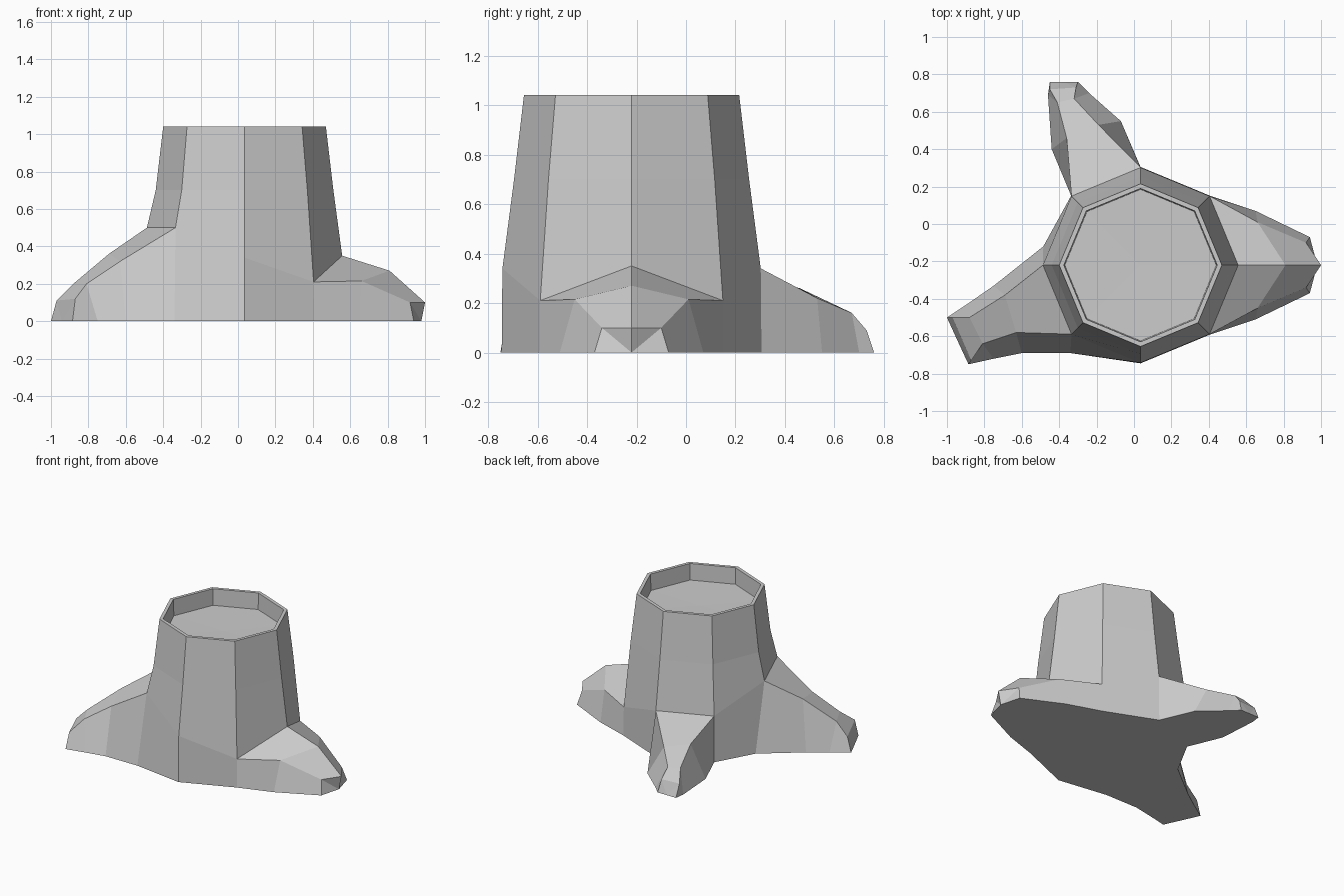
import bpy, bmesh
from math import cos, sin, pi

if "Cube" in bpy.data.objects:
    bpy.data.objects.remove(bpy.data.objects["Cube"])

CX, CY = 0.035, -0.22
bm = bmesh.new()


def octagon(r, z):
    zs = z if isinstance(z, list) else [z] * 8
    return [bm.verts.new((CX + r * cos(i * pi / 4), CY + r * sin(i * pi / 4), zs[i]))
            for i in range(8)]


def bridge(a, b, skip=()):
    n = len(a)
    for i in range(n):
        if i not in skip:
            j = (i + 1) % n
            bm.faces.new((a[i], a[j], b[j], b[i]))


def fan(ring, point):
    c = bm.verts.new(point)
    for i in range(len(ring)):
        bm.faces.new((ring[i], ring[(i + 1) % len(ring)], c))


def root(start, rings, tip):
    """Skin a root outward from the trunk, closing it at the tip."""
    prev = start
    for pts in rings:
        ring = [bm.verts.new(p) for p in pts]
        bridge(prev, ring)
        prev = ring
    fan(prev, tip)


# trunk: ground ring, uneven root line, taper, rim and sunken cut face
ground = octagon(0.525, 0)
ground[4].co = (-0.485, -0.12, 0)
ground[5].co = (-0.34, -0.69, 0)
line = octagon(0.522, [0.35, 0.21, 0.34, 0.34, 0.5, 0.5, 0.34, 0.21])
mid = octagon(0.475, 0.7)
rim = octagon(0.435, 1.04)
inner = octagon(0.41, 1.04)
floor = octagon(0.405, 0.92)
bridge(ground, line, skip=(7, 0, 2, 4))
bridge(line, mid)
bridge(mid, rim)
bridge(rim, inner)
bridge(inner, floor)
fan(floor, (CX, CY, 0.915))
bm.faces.new(ground[::-1])


# right root, symmetric about its ridge
def ridge_ring(ground_pt, shoulder, apex):
    half = [ground_pt, shoulder]
    return ([(x, CY - d, z) for x, d, z in half] + [(apex[0], CY, apex[1])]
            + [(x, CY + d, z) for x, d, z in half[::-1]])


start = [ground[7], line[7], line[0], line[1], ground[1]]
g0 = ground[0]
rings = [ridge_ring((0.65, 0.29, 0), (0.66, 0.23, 0.215), (0.81, 0.27)),
         ridge_ring((0.94, 0.15, 0), (0.92, 0.12, 0.1), (1.0, 0.1))]
root(start, rings, (0.98, CY, 0))

# back left root
root([ground[3], line[3], line[2], ground[2]],
     [[(-0.44, 0.40, 0), (-0.36, 0.46, 0.26), (-0.19, 0.53, 0.22), (-0.07, 0.55, 0)],
      [(-0.46, 0.69, 0), (-0.41, 0.65, 0.17), (-0.32, 0.67, 0.16), (-0.24, 0.70, 0)],
      [(-0.45, 0.76, 0), (-0.45, 0.72, 0.09), (-0.31, 0.73, 0.09), (-0.30, 0.76, 0)]],
     (-0.375, 0.76, 0))

# front left root
root([ground[4], line[4], line[5], ground[5]],
     [[(-0.75, -0.33, 0), (-0.69, -0.38, 0.36), (-0.63, -0.58, 0.32), (-0.60, -0.69, 0)],
      [(-0.88, -0.42, 0), (-0.88, -0.50, 0.2), (-0.81, -0.64, 0.2), (-0.75, -0.72, 0)],
      [(-1.0, -0.50, 0), (-0.97, -0.50, 0.11), (-0.87, -0.73, 0.12), (-0.885, -0.75, 0)]],
     (-0.943, -0.625, 0))

bmesh.ops.recalc_face_normals(bm, faces=bm.faces[:])
mesh = bpy.data.meshes.new("tree_stump")
bm.to_mesh(mesh)
bm.free()
bpy.context.collection.objects.link(bpy.data.objects.new("tree_stump", mesh))
